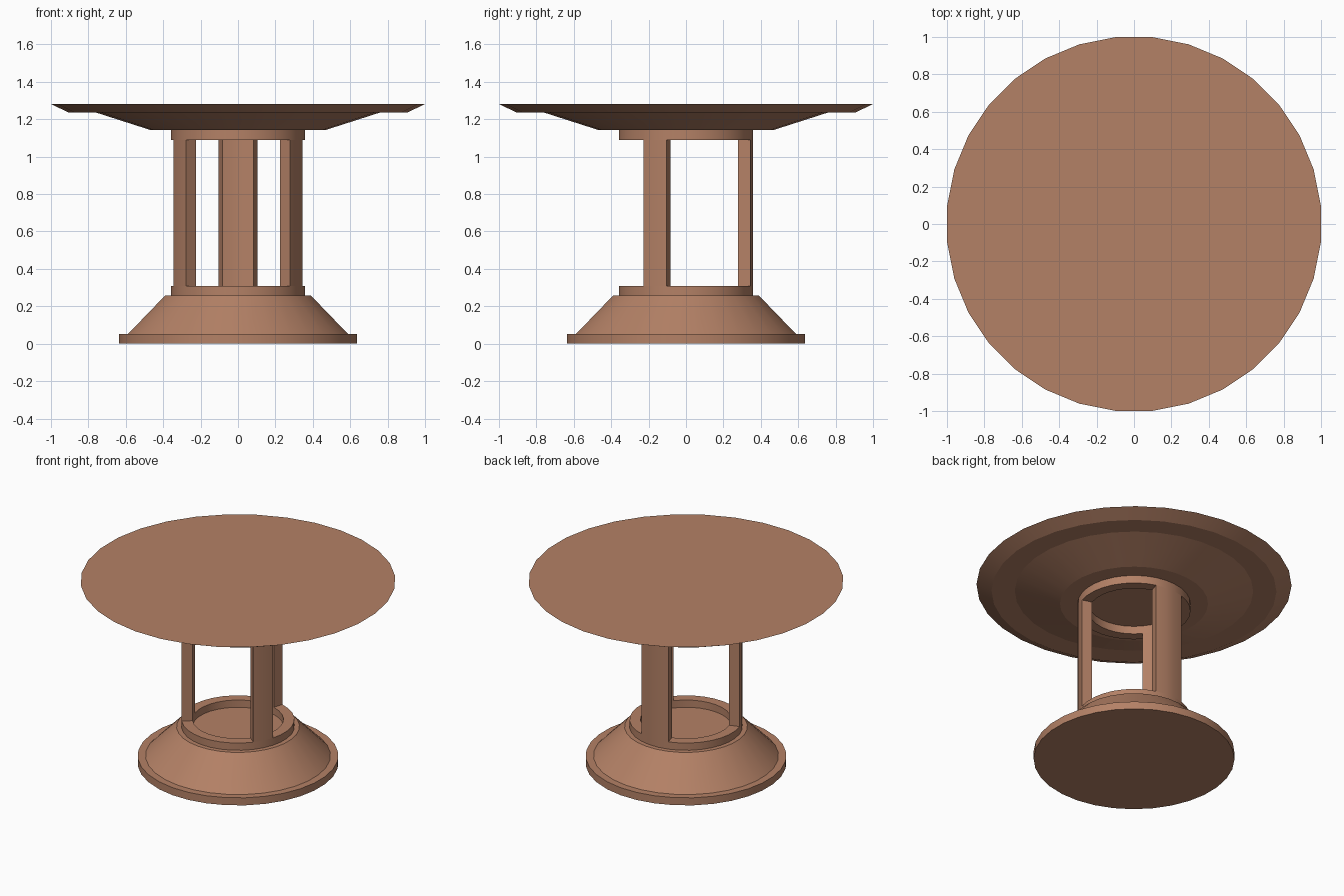
import bpy, bmesh, math

if "Cube" in bpy.data.objects:
    bpy.data.objects.remove(bpy.data.objects["Cube"])

SIDES = 32
STEP = 2 * math.pi / SIDES

wood = bpy.data.materials.new("warm brown wood")
wood.diffuse_color = (0.456, 0.220, 0.133, 1)
wood.use_nodes = True
wood.node_tree.nodes["Principled BSDF"].inputs["Base Color"].default_value = wood.diffuse_color


def finish(name, bm):
    bmesh.ops.recalc_face_normals(bm, faces=bm.faces)
    mesh = bpy.data.meshes.new(name)
    bm.to_mesh(mesh)
    bm.free()
    mesh.materials.append(wood)
    obj = bpy.data.objects.new(name, mesh)
    bpy.context.collection.objects.link(obj)
    bpy.ops.object.select_all(action='DESELECT')
    obj.select_set(True)
    bpy.context.view_layer.objects.active = obj
    bpy.ops.object.shade_smooth_by_angle(angle=math.radians(15))


def lathe(name, profile, start=0, count=SIDES, closed=False):
    """Sweep an (r, z) profile over count sides; closed profiles make rings or arc posts."""
    full = count == SIDES
    bm = bmesh.new()
    cols = []
    for i in range(count if full else count + 1):
        a = (start + i + 0.5) * STEP
        cols.append([bm.verts.new((r * math.cos(a), r * math.sin(a), z)) for r, z in profile])
    n = len(profile)
    for i in range(count):
        a, b = cols[i], cols[(i + 1) % len(cols)]
        for j in range(n if closed else n - 1):
            k = (j + 1) % n
            bm.faces.new((a[j], b[j], b[k], a[k]))
    if not closed:                       # flat discs at both ends
        bm.faces.new([c[0] for c in cols])
        bm.faces.new([c[-1] for c in cols])
    elif not full:                       # flat sides of an arc post
        bm.faces.new(cols[0])
        bm.faces.new(cols[-1])
    finish(name, bm)


def band(z0, z1):
    return [(0.29, z0), (0.36, z0), (0.36, z1), (0.29, z1)]


# Round stepped foot with sloping shoulder
lathe("base", [(0.64, 0), (0.64, 0.053), (0.59, 0.053), (0.392, 0.257)])

# Rings that hold the posts
lathe("lower_ring", band(0.257, 0.308), closed=True)
lathe("upper_ring", band(1.088, 1.143), closed=True)

# Curved posts: a wide one at the back, two narrower ones at the front
for name, start, count in (("back_post", 6, 3), ("right_post", -4, 2), ("left_post", 17, 2)):
    lathe(name, band(0.308, 1.088), start, count, closed=True)

# Table top with bevelled rim and tapered underside
lathe("table_top", [(0.472, 1.143), (0.76, 1.235), (0.908, 1.235), (1.004, 1.281)])
